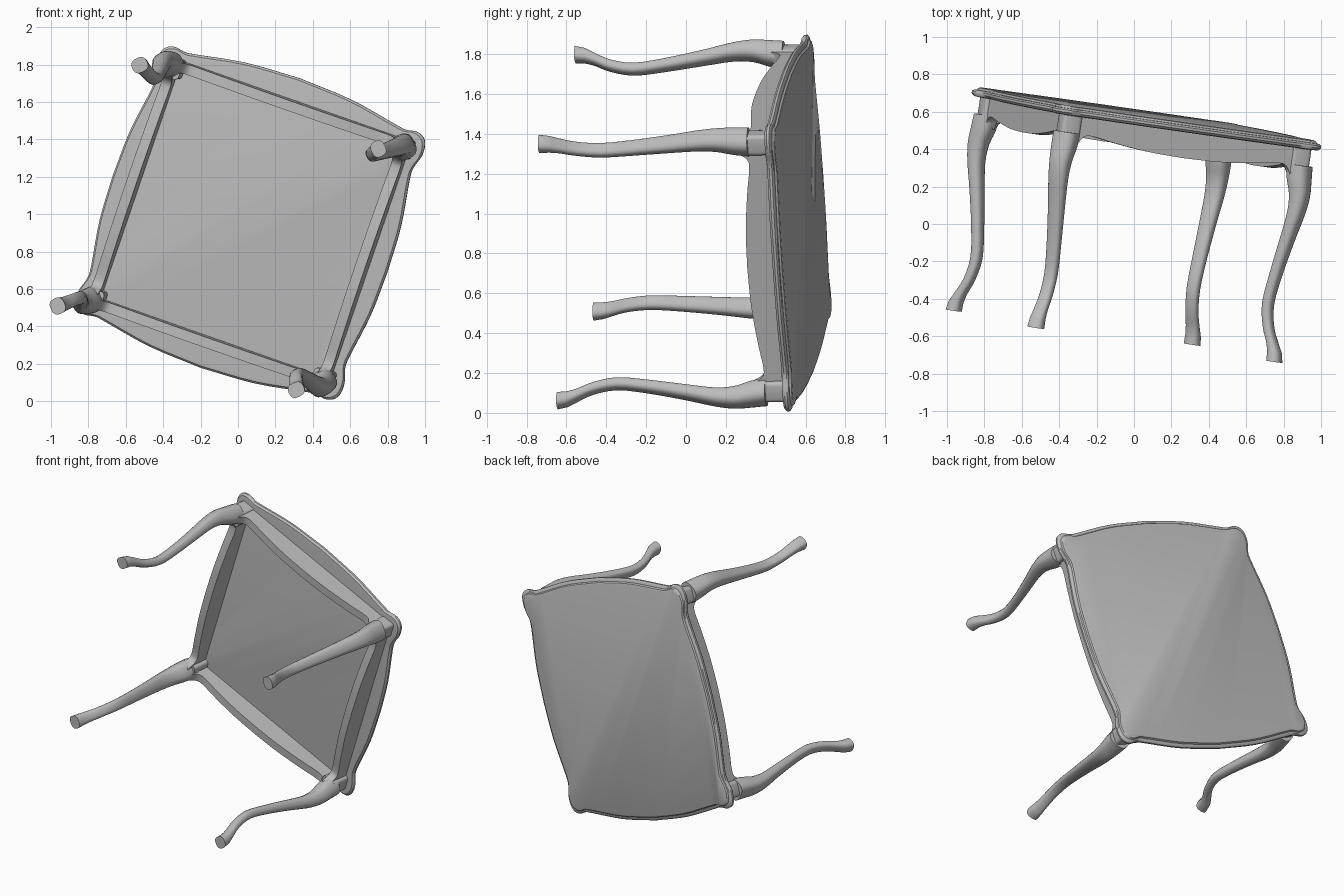
import bpy, bmesh, math
from mathutils import Matrix, Vector

if "Cube" in bpy.data.objects:
    bpy.data.objects.remove(bpy.data.objects["Cube"])

# One plain grey for the whole table
grey = bpy.data.materials.new("plain_grey")
grey.use_nodes = True
COLOUR = (0.5, 0.5, 0.5, 1)
grey.diffuse_color = COLOUR
grey.node_tree.nodes["Principled BSDF"].inputs["Base Color"].default_value = COLOUR

# Pose of the tipped table: its own x, y, z axes and the centre of its foot plane
up = Vector((0.148, 0.989, 0.02)).normalized()
along = Vector((0.935, -0.133, -0.328))
along = (along - up * along.dot(up)).normalized()
across = up.cross(along)
POSE = Matrix.Translation((-0.107, -0.6, 0.929)) @ Matrix((along, across, up)).transposed().to_4x4()


def smooth_path(pts, steps):
    """Catmull-Rom curve through the points."""
    pts = [Vector(p) for p in pts]
    ext = [2 * pts[0] - pts[1]] + pts + [2 * pts[-1] - pts[-2]]
    out = []
    for a, b, c, d in zip(ext, ext[1:], ext[2:], ext[3:]):
        for i in range(steps):
            t = i / steps
            out.append(0.5 * (2 * b + (c - a) * t + (2 * a - 5 * b + 4 * c - d) * t**2
                              + (3 * b - a - 3 * c + d) * t**3))
    return out + [pts[-1]]


def loft(name, rings, turn=0):
    """Closed skin through equal rings of points, capped at both ends."""
    bm = bmesh.new()
    rows = [[bm.verts.new(p) for p in ring] for ring in rings]
    n = len(rows[0])
    for low, high in zip(rows, rows[1:]):
        for i in range(n):
            j = (i + 1) % n
            bm.faces.new((low[i], low[j], high[j], high[i]))
    bm.faces.new(rows[0][::-1])
    bm.faces.new(rows[-1])
    return finish(name, bm, turn)


def finish(name, bm, turn):
    bmesh.ops.recalc_face_normals(bm, faces=bm.faces)
    bm.transform(POSE @ Matrix.Rotation(turn, 4, "Z"))
    mesh = bpy.data.meshes.new(name)
    bm.to_mesh(mesh)
    bm.free()
    mesh.materials.append(grey)
    obj = bpy.data.objects.new(name, mesh)
    bpy.context.collection.objects.link(obj)
    bpy.ops.object.select_all(action="DESELECT")
    obj.select_set(True)
    bpy.context.view_layer.objects.active = obj
    bpy.ops.object.shade_smooth_by_angle(angle=math.radians(35))
    return obj


# Table top: bowed sides with rounded ears at the corners, moulded edge
quarter = smooth_path([(0.785, 0), (0.775, 0.25), (0.738, 0.5), (0.737, 0.57), (0.758, 0.64),
                       (0.757, 0.7), (0.735, 0.74), (0.69, 0.757), (0.63, 0.748),
                       (0.56, 0.758), (0.3, 0.803), (0, 0.82)], 4)
half = quarter + [Vector((-p.x, p.y)) for p in quarter[-2::-1]]
outline = half + [Vector((p.x, -p.y)) for p in half[-2:0:-1]]
edge = [(0.03, 1.15), (0.01, 1.153), (0, 1.165), (0, 1.178), (0.008, 1.186),
        (0.02, 1.188), (0.026, 1.198), (0.036, 1.202)]
loft("table_top", [[(p.x * (1 - d / 0.77), p.y * (1 - d / 0.77), h) for p in outline]
                   for d, h in edge])

# Aprons: boards with a scalloped lower edge that flares down into the legs
side = smooth_path([(0, 1.01), (0.2, 1.016), (0.4, 1.037), (0.53, 1.056),
                    (0.58, 1.045), (0.615, 0.99)], 5)
lower = [(-p.x, p.y) for p in side[:0:-1]] + [(p.x, p.y) for p in side]
board = lower + [(0.64, 0.99), (0.64, 1.155), (-0.64, 1.155), (-0.64, 0.99)]
for name, turn, outer in (("left_apron", 0, 0.685), ("back_apron", 1, 0.7),
                          ("right_apron", 2, 0.685), ("front_apron", 3, 0.7)):
    loft(name, [[(x, t, h) for t, h in board] for x in (outer - 0.055, outer)],
         turn * math.pi / 2)

# Cabriole legs: (height, distance out, radial half width, sideways half width)
stations = smooth_path([(0.05, 0.677, 0.036, 0.041), (0.1, 0.662, 0.03, 0.037),
                        (0.18, 0.636, 0.028, 0.035), (0.3, 0.62, 0.029, 0.036),
                        (0.46, 0.634, 0.031, 0.039), (0.65, 0.659, 0.036, 0.045),
                        (0.8, 0.68, 0.043, 0.052), (0.9, 0.683, 0.052, 0.058),
                        (0.98, 0.672, 0.062, 0.066), (1.06, 0.664, 0.066, 0.07)], 3)
stations = [Vector((0, 0.682, 0.04, 0.044))] + stations


def leg_ring(s):
    h, out, radial, sideways = s
    ring = []
    for i in range(20):
        a = 2 * math.pi * i / 20
        c, d = math.cos(a), math.sin(a)
        x = radial * math.copysign(abs(c) ** 0.75, c) + out * math.sqrt(2)
        ring.append((x, sideways * math.copysign(abs(d) ** 0.75, d), h))
    return ring


for i, corner in enumerate(("back_left", "back_right", "front_right", "front_left")):
    turn = math.pi / 4 + i * math.pi / 2
    loft(corner + "_leg", [leg_ring(s) for s in stations], turn)
    # Square post joining the leg to the aprons
    bm = bmesh.new()
    bmesh.ops.create_cube(bm, size=1, matrix=Matrix.Translation((0.655, 0.655, 1.09))
                          @ Matrix.Diagonal((0.108, 0.108, 0.13, 1)))
    uprights = [e for e in bm.edges if abs(e.verts[0].co.z - e.verts[1].co.z) > 0.1]
    bmesh.ops.bevel(bm, geom=uprights, offset=0.02, segments=3, affect="EDGES", profile=0.5)
    finish(corner + "_post", bm, i * math.pi / 2)
